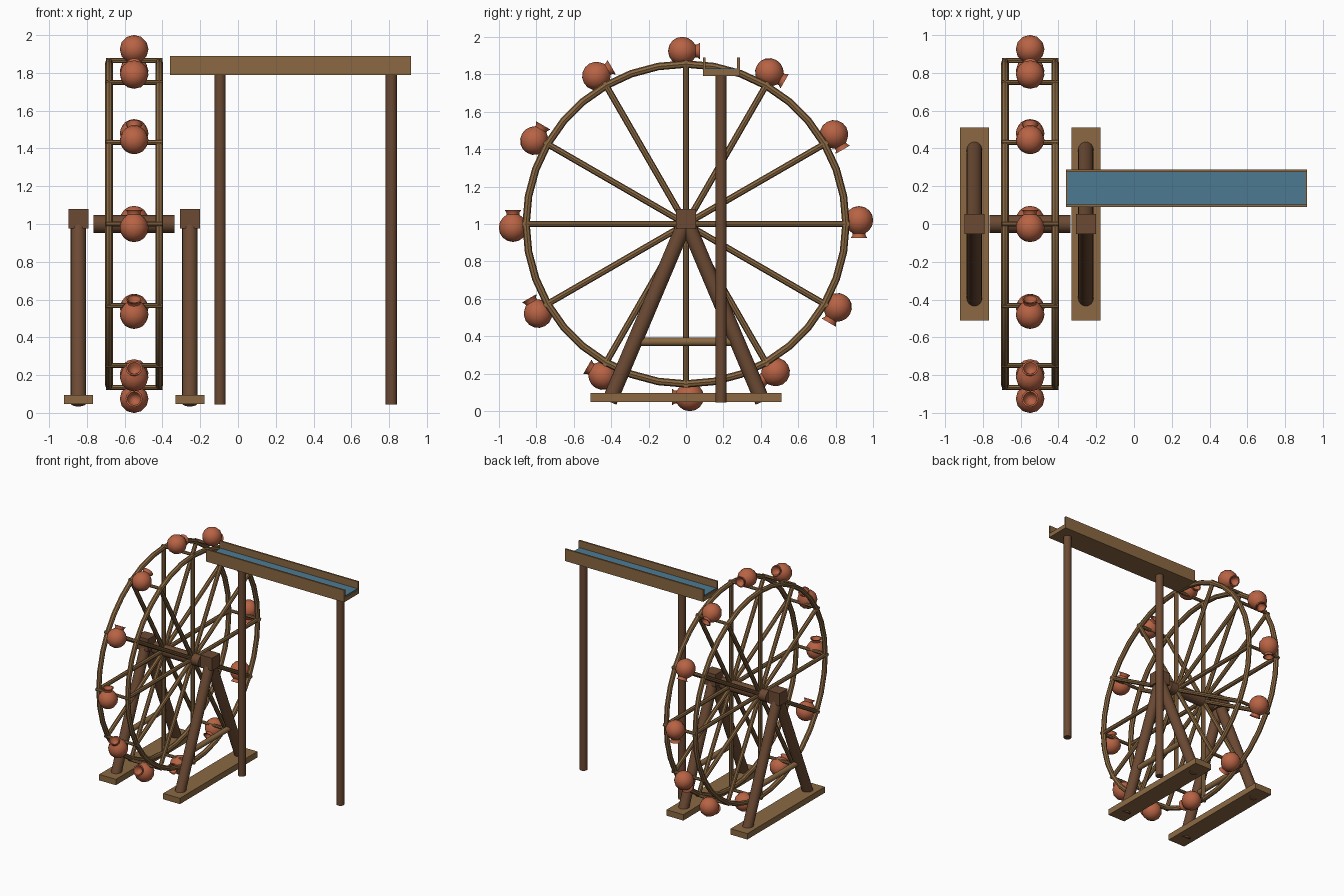
import bpy
import bmesh
from math import sin, cos, pi, radians
from mathutils import Vector, Matrix

old = bpy.data.objects.get("Cube")
if old:
    bpy.data.objects.remove(old, do_unlink=True)


def material(name, rgb):
    m = bpy.data.materials.new(name)
    m.use_nodes = True
    m.diffuse_color = (*rgb, 1)
    m.node_tree.nodes["Principled BSDF"].inputs["Base Color"].default_value = (*rgb, 1)
    return m


light_wood = material("light wood", (0.258, 0.141, 0.055))
dark_wood = material("dark wood", (0.147, 0.067, 0.033))
clay = material("terracotta clay", (0.479, 0.125, 0.058))
water_blue = material("water blue", (0.074, 0.195, 0.283))


def make(name, bm, mat, smooth=True):
    mesh = bpy.data.meshes.new(name)
    bmesh.ops.recalc_face_normals(bm, faces=bm.faces)
    bm.to_mesh(mesh)
    bm.free()
    mesh.materials.append(mat)
    obj = bpy.data.objects.new(name, mesh)
    bpy.context.collection.objects.link(obj)
    if smooth:
        bpy.ops.object.select_all(action="DESELECT")
        obj.select_set(True)
        bpy.context.view_layer.objects.active = obj
        bpy.ops.object.shade_smooth_by_angle(angle=radians(40))
    return obj


def box(name, low, high, mat):
    low, high = Vector(low), Vector(high)
    bm = bmesh.new()
    place = Matrix.Translation((low + high) / 2) @ Matrix.Diagonal((*(high - low), 1))
    bmesh.ops.create_cube(bm, size=1, matrix=place)
    return make(name, bm, mat, smooth=False)


def rod(name, start, end, radius, mat, sides=12):
    start, end = Vector(start), Vector(end)
    axis = end - start
    bm = bmesh.new()
    place = Matrix.Translation((start + end) / 2) @ axis.to_track_quat("Z", "Y").to_matrix().to_4x4()
    bmesh.ops.create_cone(bm, cap_ends=True, segments=sides, radius1=radius,
                          radius2=radius, depth=axis.length, matrix=place)
    return make(name, bm, mat)


def spin(bm, verts, axis, steps):
    edges = [bm.edges.new(pair) for pair in zip(verts, verts[1:])]
    bmesh.ops.spin(bm, geom=verts + edges, cent=(0, 0, 0), axis=axis,
                   angle=2 * pi, steps=steps, use_duplicate=False)
    bmesh.ops.remove_doubles(bm, verts=bm.verts, dist=0.0005)


def rim(name, x):
    bm = bmesh.new()
    ring = [bm.verts.new((RIM_TUBE * cos(i * pi / 4), 0, RIM_RADIUS + RIM_TUBE * sin(i * pi / 4)))
            for i in range(9)]
    spin(bm, ring, (1, 0, 0), 36)
    make(name, bm, light_wood).location = (x, 0, HUB_Z)


def pot_mesh(name):
    # round body, narrow neck, flared mouth and hollow inside
    bm = bmesh.new()
    profile = [(0.076 * sin(t), -0.02 - 0.076 * cos(t)) for t in [i * pi / 8 for i in range(7)]]
    profile += [(0.034, 0.05), (0.034, 0.06), (0.045, 0.075), (0.036, 0.075), (0.026, 0.055), (0, 0.03)]
    spin(bm, [bm.verts.new((r, 0, z)) for r, z in profile], (0, 0, 1), 12)
    return make(name, bm, clay)


HUB_X, HUB_Z = -0.55, 1.0
RIM_RADIUS, RIM_TUBE = 0.855, 0.02
RIMS = {"right": HUB_X - 0.133, "left": HUB_X + 0.133}
STANDS = {"right": HUB_X - 0.295, "left": HUB_X + 0.295}

# Wheel rims and spokes
for side, x in RIMS.items():
    rim(f"{side}_wheel_rim", x)
    for k in range(12):
        a = k * pi / 6
        rod(f"{side}_spoke_{k + 1}", (x, 0, HUB_Z),
            (x, RIM_RADIUS * cos(a), HUB_Z + RIM_RADIUS * sin(a)), 0.017, light_wood, 8)

# Bars joining the rims, each carrying a pot that points along the rim
pot = pot_mesh("pot_1")
for k in range(12):
    a = k * pi / 6
    y, z = cos(a), sin(a)
    rod(f"rim_bar_{k + 1}", (HUB_X - 0.15, 0.865 * y, HUB_Z + 0.865 * z),
        (HUB_X + 0.15, 0.865 * y, HUB_Z + 0.865 * z), 0.013, light_wood, 8)
    if k:
        pot = pot.copy()
        pot.name = f"pot_{k + 1}"
        bpy.context.collection.objects.link(pot)
    pot.location = (HUB_X, 0.925 * y, HUB_Z + 0.925 * z)
    pot.rotation_euler = (a + pi, 0, 0)

# Axle
rod("axle", (HUB_X - 0.215, 0, HUB_Z), (HUB_X + 0.215, 0, HUB_Z), 0.047, dark_wood, 16)

# Stands with base beam, sloping legs, tie bar and bearing block
for side, x in STANDS.items():
    box(f"{side}_base_beam", (x - 0.077, -0.51, 0.047), (x + 0.077, 0.51, 0.096), light_wood)
    box(f"{side}_bearing_block", (x - 0.053, -0.053, 0.975), (x + 0.053, 0.053, 1.08), dark_wood)
    rod(f"{side}_tie_bar", (x, -0.27, 0.37), (x, 0.27, 0.37), 0.022, light_wood)
    for end, s in (("front", -1), ("back", 1)):
        rod(f"{side}_{end}_leg", (x, 0, 1.02), (x, s * 0.41, 0.05), 0.041, dark_wood, 16)

# Water channel on two posts
X0, X1, Y0, Y1, Z0, Z1 = -0.36, 0.915, 0.09, 0.288, 1.79, 1.89
box("channel_floor", (X0, Y0, Z0), (X1, Y1, Z0 + 0.035), light_wood)
box("channel_front_wall", (X0, Y0, Z0), (X1, Y0 + 0.014, Z1), light_wood)
box("channel_back_wall", (X0, Y1 - 0.014, Z0), (X1, Y1, Z1), light_wood)
box("channel_water", (X0 + 0.008, Y0 + 0.014, Z0 + 0.034), (X1 - 0.008, Y1 - 0.014, Z0 + 0.042), water_blue)
for side, x in (("right", -0.095), ("left", 0.812)):
    rod(f"{side}_channel_post", (x, 0.187, 0.045), (x, 0.187, Z0 + 0.005), 0.03, dark_wood, 16)
